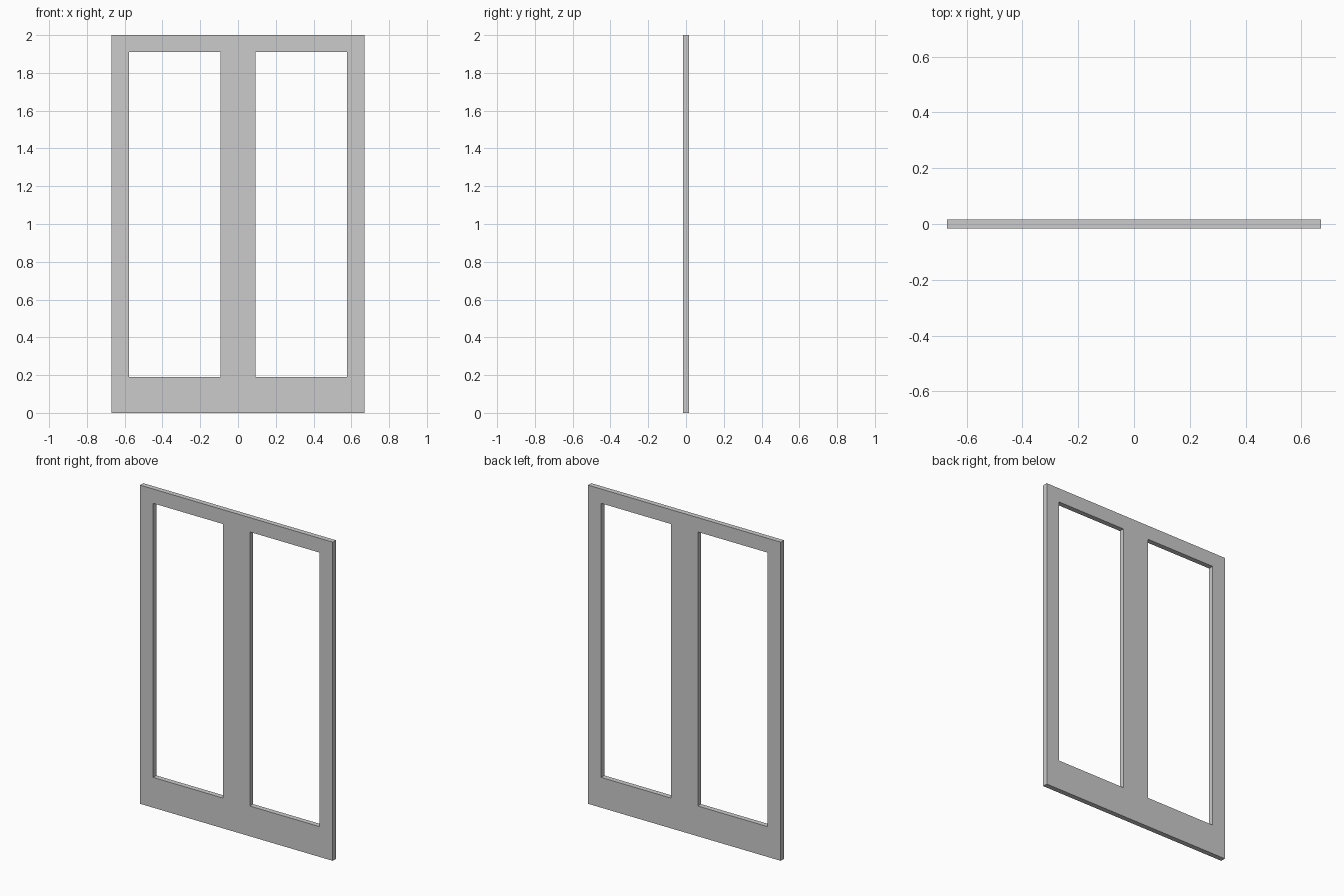
import bpy, bmesh

if "Cube" in bpy.data.objects:
    bpy.data.objects.remove(bpy.data.objects["Cube"])

THICKNESS = 0.032
# Right half: centre line, mullion edge, opening edge, outer edge / bottom to top
XS = [0.0, 0.093, 0.578, 0.669]
ZS = [0.0, 0.19, 1.91, 2.0]

# Flat half frame: a 3 x 3 grid of cells without the middle (the opening)
bm = bmesh.new()
verts = [[bm.verts.new((x, 0, z)) for z in ZS] for x in XS]
for i in range(3):
    for j in range(3):
        if (i, j) != (1, 1):
            bm.faces.new((verts[i][j], verts[i + 1][j],
                          verts[i + 1][j + 1], verts[i][j + 1]))
mesh = bpy.data.meshes.new("double_window_frame")
bm.to_mesh(mesh)
bm.free()

frame = bpy.data.objects.new("double_window_frame", mesh)
bpy.context.collection.objects.link(frame)

# Mirror to the left half, welded at the centre, then thicken evenly
mirror = frame.modifiers.new("mirror_left", 'MIRROR')
mirror.use_axis[0] = True
mirror.use_mirror_merge = True
mirror.merge_threshold = 0.001
solid = frame.modifiers.new("thickness", 'SOLIDIFY')
solid.thickness = THICKNESS
solid.offset = 0
